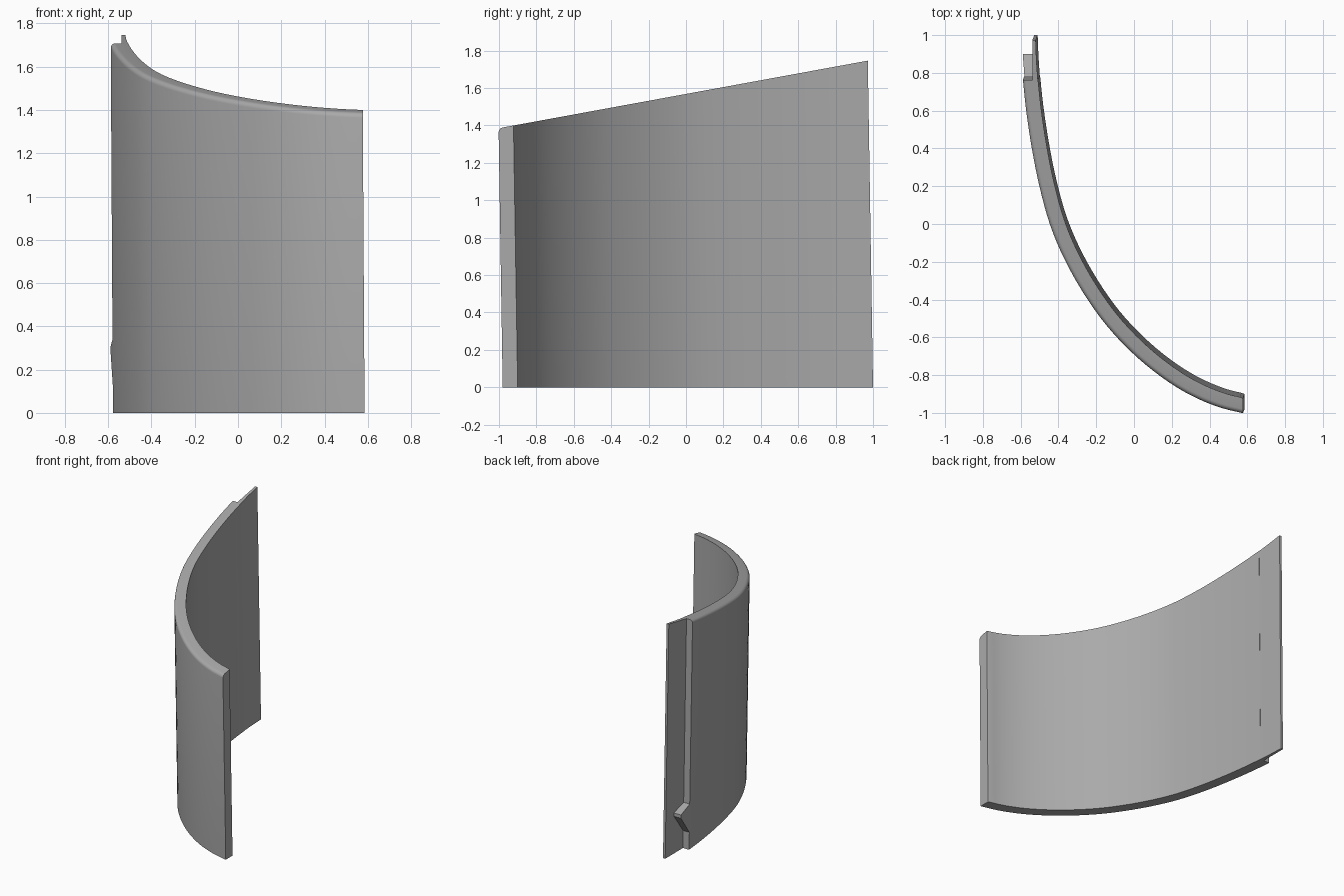
import bpy, bmesh, math
from mathutils import Vector

if "Cube" in bpy.data.objects:
    bpy.data.objects.remove(bpy.data.objects["Cube"])

grey = bpy.data.materials.new("mid grey")
grey.diffuse_color = (0.4, 0.4, 0.4, 1)
grey.use_nodes = True
grey.node_tree.nodes["Principled BSDF"].inputs["Base Color"].default_value = grey.diffuse_color

THICK, ROUND = 0.08, 0.022
LEAN = Vector((-0.006, -0.016))          # sideways drift per unit of height


def top_height(p):
    """Height of the sloping top plane above a base point."""
    k = 0.183
    return (1.40 + k * (p.y + 0.92)) / (1 - k * LEAN.y)


def at(p, z):
    return (p.x + LEAN.x * z, p.y + LEAN.y * z, z)


def loft(name, rings, smooth=True):
    """Join closed rings of points into a capped solid."""
    bm = bmesh.new()
    rows = [[bm.verts.new(c) for c in r] for r in rings]
    n = len(rows[0])
    for a, b in zip(rows, rows[1:]):
        for i in range(n):
            j = (i + 1) % n
            bm.faces.new((a[i], a[j], b[j], b[i]))
    bm.faces.new(rows[0])
    bm.faces.new(rows[-1][::-1])
    bmesh.ops.recalc_face_normals(bm, faces=bm.faces)
    me = bpy.data.meshes.new(name)
    bm.to_mesh(me)
    bm.free()
    me.materials.append(grey)
    ob = bpy.data.objects.new(name, me)
    bpy.context.collection.objects.link(ob)
    if smooth:
        bpy.ops.object.select_all(action='DESELECT')
        ob.select_set(True)
        bpy.context.view_layer.objects.active = ob
        bpy.ops.object.shade_smooth_by_angle(angle=math.radians(35))
    return ob


# Outer curve of the panel on the ground, from the front end to the rear end
keys = [Vector(p) for p in (
    (0.585, -0.98), (0.45, -0.945), (0.30, -0.88), (0.15, -0.785), (0, -0.66),
    (-0.14, -0.51), (-0.26, -0.34), (-0.36, -0.16), (-0.435, 0.02),
    (-0.49, 0.22), (-0.53, 0.42), (-0.56, 0.62), (-0.578, 0.79))]
ext = [2 * keys[0] - keys[1]] + keys + [2 * keys[-1] - keys[-2]]
outer = []
for a, b, c, d in zip(ext, ext[1:], ext[2:], ext[3:]):
    for t in (0, 0.25, 0.5, 0.75):
        outer.append(0.5 * (2 * b + (c - a) * t + (2 * a - 5 * b + 4 * c - d) * t * t
                            + (3 * b - a - 3 * c + d) * t ** 3))
outer.append(keys[-1])

# Curved panel with a rounded outer top edge
rings = []
for i, p in enumerate(outer):
    tan = (outer[min(i + 1, len(outer) - 1)] - outer[max(i - 1, 0)]).normalized()
    inward = Vector((tan.y, -tan.x))
    if i == 0:
        inward = Vector((0, 1))           # square cut at the front end
    if i == len(outer) - 1:
        inward = Vector((1, 0))           # square cut at the rear end
    q = p + inward * THICK
    ring = [at(q, 0), at(p, 0)]
    for s in range(6):
        ang = math.pi / 2 * s / 5
        r = p + inward * ROUND * (1 - math.cos(ang))
        ring.append(at(r, top_height(r) - ROUND * (1 - math.sin(ang))))
    ring.append(at(q, top_height(q)))
    rings.append(ring)
loft("curved_panel", rings)

# Thin tongue continuing the inner face at the rear
rings = []
for y, xo, xi in ((0.775, -0.528, -0.498), (0.89, -0.528, -0.506), (1.0, -0.528, -0.510)):
    o, i = Vector((xo, y)), Vector((xi, y))
    rings.append([at(i, 0), at(o, 0), at(o, top_height(o)), at(i, top_height(i))])
loft("rear_tongue", rings)

# Pointed catch beside the tongue
side = ((0.77, 0.13), (0.79, 0.13), (0.905, 0.28), (0.905, 0.305), (0.79, 0.34), (0.77, 0.34))
rings = [[at(Vector((x - 0.08 * (y - 0.79) * w, y)), z) for y, z in side]
         for x, w in ((-0.578, 1), (-0.52, 0))]
loft("rear_catch", rings, smooth=False)
